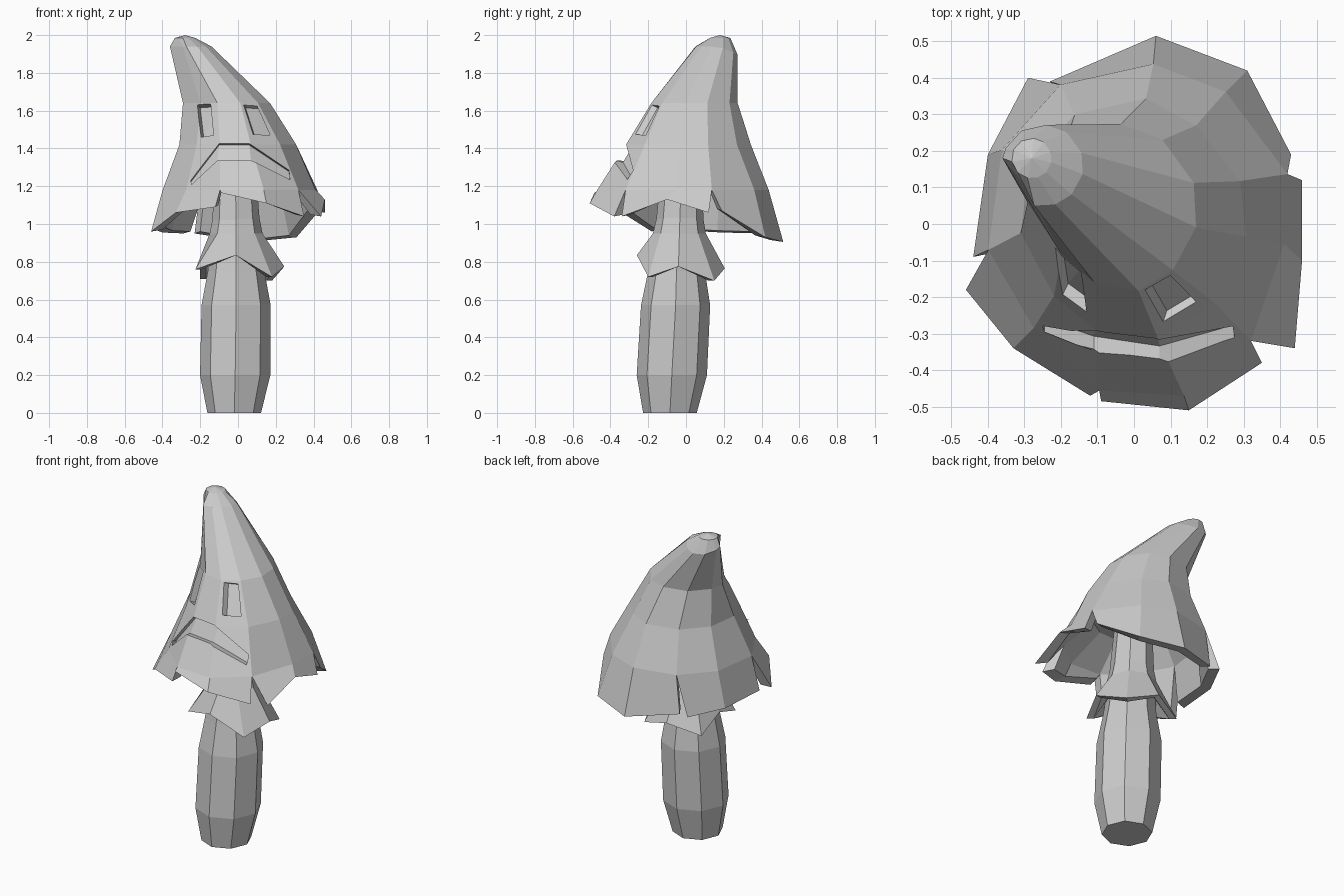
import bpy, bmesh
from math import sin, cos, radians
from mathutils import Vector
from mathutils.bvhtree import BVHTree

cube = bpy.data.objects.get("Cube")
if cube:
    bpy.data.objects.remove(cube)

grey = bpy.data.materials.new("plain_grey")
grey.use_nodes = True
colour = (0.6, 0.6, 0.6, 1)
grey.diffuse_color = colour
grey.node_tree.nodes["Principled BSDF"].inputs["Base Color"].default_value = colour


def finish(name, bm):
    bmesh.ops.recalc_face_normals(bm, faces=bm.faces)
    mesh = bpy.data.meshes.new(name)
    bm.to_mesh(mesh)
    bm.free()
    mesh.materials.append(grey)
    obj = bpy.data.objects.new(name, mesh)
    bpy.context.collection.objects.link(obj)
    return obj


def ring(bm, cx, cy, z, r, angles):
    return [bm.verts.new((cx + r * cos(radians(a)), cy + r * sin(radians(a)), z)) for a in angles]


def bridge(bm, a, b):
    n = len(a)
    for i in range(n):
        j = (i + 1) % n
        bm.faces.new((a[i], a[j], b[j], b[i]))


def fan(bm, loop, tip):
    for i in range(len(loop)):
        bm.faces.new((loop[i], loop[(i + 1) % len(loop)], tip))


# Stem: octagonal column with a narrower neck
octagon = range(0, 360, 45)
bm = bmesh.new()
levels = [(-.02, -.085, 0, .142), (-.015, -.075, .2, .186), (-.01, -.055, .57, .183),
          (-.01, -.05, .75, .15), (-.01, -.035, .95, .13), (-.015, -.02, 1.4, .1)]
rings = [ring(bm, *lv, octagon) for lv in levels]
for a, b in zip(rings, rings[1:]):
    bridge(bm, a, b)
bm.faces.new(rings[0])
bm.faces.new(rings[-1])
finish("stem", bm)

# Skirt: flared collar with a zigzag hem
bm = bmesh.new()
hem = [(.245, -.04, .775), (.18, .15, .7), (-.01, .205, .765), (-.2, .135, .71),
       (-.2, -.04, .79), (-.225, -.165, .76), (-.01, -.26, .835), (.18, -.2, .72)]
middle = Vector((-.01, -.04, 0))
top = ring(bm, -.01, -.03, 1.1, .11, octagon)
neck = ring(bm, -.01, -.035, .95, .14, octagon)
outer = [bm.verts.new(p) for p in hem]
inner = [bm.verts.new((middle.x + (x - middle.x) * .84, middle.y + (y - middle.y) * .84, z))
         for x, y, z in hem]
under = ring(bm, -.01, -.04, .88, .11, octagon)
loops = [top, neck, outer, inner, under, top]
for a, b in zip(loops, loops[1:]):
    bridge(bm, a, b)
finish("skirt", bm)

# Cap: leaning cone made of rings, split into separate flaps below
angles = (-102, -72, -45, -12, 18, 54, 84, 121, 155, 190, 226)
n = len(angles)
bm = bmesh.new()
levels = [(-.28, .18, 1.985, .055), (-.25, .16, 1.94, .112), (-.06, .04, 1.64, .235),
          (0, .03, 1.42, .315), (.01, .03, 1.18, .41)]
rings = [ring(bm, *lv, angles) for lv in levels]
fan(bm, rings[0], bm.verts.new((-.28, .18, 2)))
for a, b in zip(rings, rings[1:]):
    bridge(bm, a, b)
tip, shoulder, brow, base = rings[1:]

# Cap shaping: drooping tip, flattened side, jutting lip and uneven slits
for v in tip:
    v.co.z -= .4 * max(0, v.co.y - .17)
for loop, shifts in (
        (tip, {9: (0, .04), 10: (.035, .02)}),
        (shoulder, {0: (0, .03), 9: (0, .06), 10: (.025, .045)}),
        (brow, {0: (-.03, -.02), 1: (-.03, -.048), 2: (0, -.025), 4: (-.01, -.01), 5: (-.015, -.015)}),
        (base, {0: (-.02, -.085), 1: (0, -.11), 2: (.02, -.06), 4: (.02, -.02),
                9: (-.005, -.03), 10: (0, -.02)})):
    for i, (dx, dy) in shifts.items():
        loop[i].co += Vector((dx, dy, 0))

lining = [bm.verts.new((v.co.x * .87, v.co.y * .87, v.co.z + .01)) for v in base]
dome = ring(bm, 0, .02, 1.32, .24, angles)
bridge(bm, lining, dome)
bm.faces.new(dome)

# Flaps: first ring column, then the hem points of each flap
flaps = [
    (0, [(-.09, -.485, 1.165), (.15, -.51, 1.11), (.35, -.38, 1.04)]),
    (2, [(.44, -.34, 1.04), (.46, -.1, 1.13), (.46, .12, 1.06)]),
    (4, [(.43, .19, 1.07), (.31, .42, .93), (.06, .515, .905), (-.23, .39, .95)]),
    (7, [(-.29, .4, .95), (-.4, .19, .955), (-.44, -.09, .97)]),
    (9, [(-.46, -.18, .96), (-.33, -.34, 1.06), (-.12, -.47, 1.09)]),
]
for start, points in flaps:
    cols = [(start + k) % n for k in range(len(points))]
    out = [bm.verts.new(p) for p in points]
    inn = [bm.verts.new((x * .87, y * .87, z + .01)) for x, y, z in points]
    for k in range(len(points) - 1):
        a, b = cols[k], cols[k + 1]
        bm.faces.new((base[a], base[b], out[k + 1], out[k]))
        bm.faces.new((lining[a], lining[b], inn[k + 1], inn[k]))
        bm.faces.new((out[k], out[k + 1], inn[k + 1], inn[k]))
    for k in (0, -1):
        c = cols[k]
        bm.faces.new((base[c], out[k], inn[k], lining[c]))
surface = BVHTree.FromBMesh(bm)
cap = finish("cap", bm)


def carve(name, columns, push):
    """Recess a strip given as (upper, lower) x-z pairs into the cap front."""
    push = Vector(push)
    bm = bmesh.new()
    sections = []
    for upper, lower in columns:
        section = []
        for (x, z), order in ((upper, 1), (lower, -1)):
            hit = surface.ray_cast(Vector((x, -2, z)), Vector((0, 1, 0)))[0]
            pair = [bm.verts.new(hit - push), bm.verts.new(hit + push)]
            section += pair[::order]
        sections.append(section)
    for a, b in zip(sections, sections[1:]):
        bridge(bm, a, b)
    bm.faces.new(sections[0])
    bm.faces.new(sections[-1])
    bmesh.ops.triangulate(bm, faces=bm.faces)
    cutter = finish(name, bm)
    cutter.hide_render = True
    mod = cap.modifiers.new(name, "BOOLEAN")
    mod.operation = "DIFFERENCE"
    mod.solver = "EXACT"
    mod.object = cutter
    bpy.context.view_layer.objects.active = cap
    bpy.ops.object.modifier_apply(modifier=name)
    bpy.data.objects.remove(cutter)


# Face: two slanted eyes and a frowning mouth
carve("right_eye", [((-.215, 1.63), (-.195, 1.46)), ((-.145, 1.635), (-.13, 1.47))], (.015, .03, -.015))
carve("left_eye", [((.03, 1.63), (.08, 1.475)), ((.1, 1.625), (.17, 1.47))], (.01, .03, -.015))
carve("mouth", [((-.25, 1.23), (-.245, 1.21)), ((-.1, 1.425), (-.11, 1.335)),
                ((.06, 1.425), (.07, 1.335)), ((.27, 1.285), (.275, 1.235))], (0, .035, -.008))
